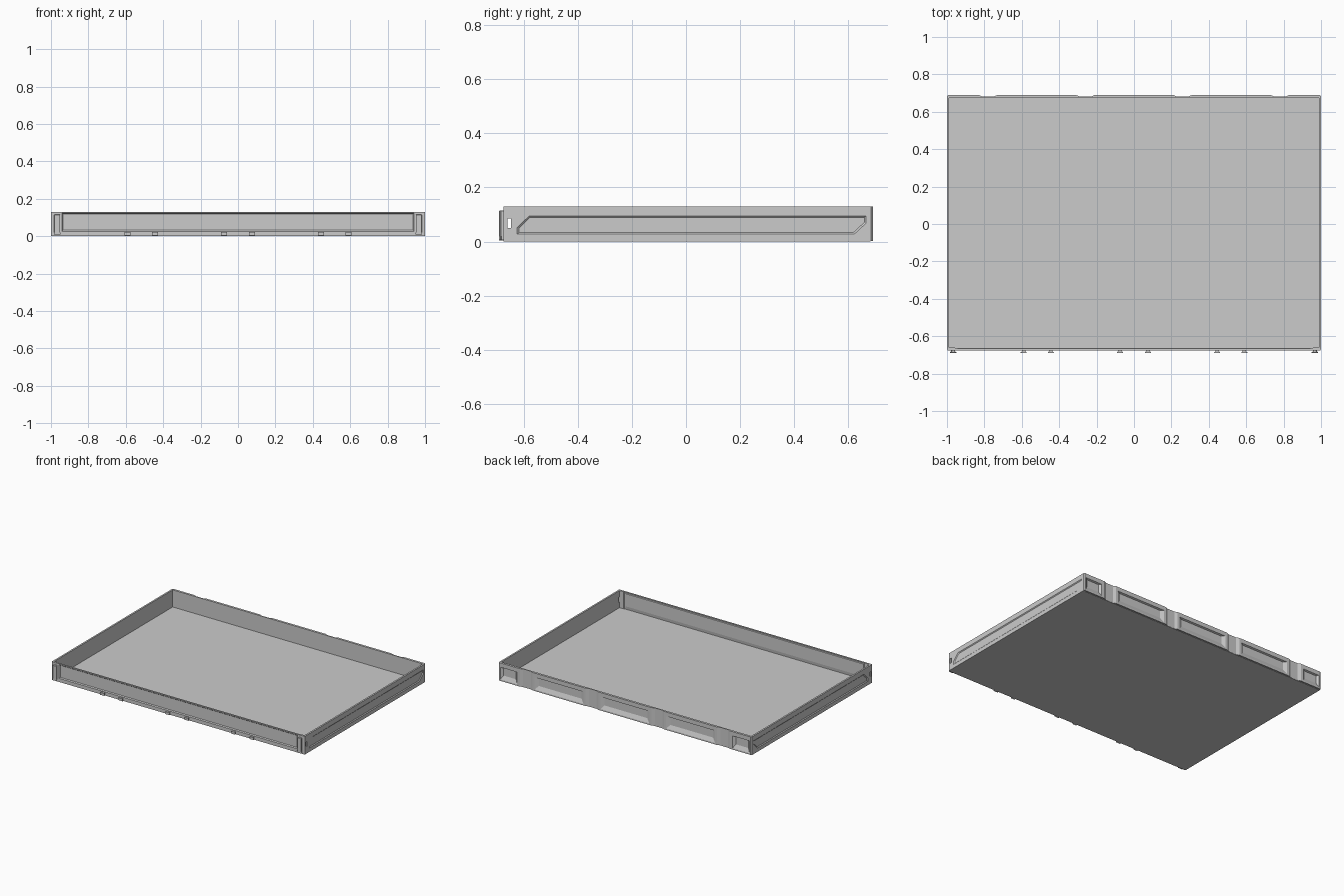
import bpy, bmesh

if "Cube" in bpy.data.objects:
    bpy.data.objects.remove(bpy.data.objects["Cube"])

def loft(name, rings):
    """Closed solid skinned through rings of equal point count."""
    bm = bmesh.new()
    vs = [[bm.verts.new(p) for p in r] for r in rings]
    n = len(rings[0])
    for a, b in zip(vs, vs[1:]):
        for i in range(n):
            bm.faces.new((a[i], a[(i + 1) % n], b[(i + 1) % n], b[i]))
    bm.faces.new(vs[0])
    bm.faces.new(vs[-1])
    bmesh.ops.recalc_face_normals(bm, faces=bm.faces)
    me = bpy.data.meshes.new(name)
    bm.to_mesh(me)
    bm.free()
    ob = bpy.data.objects.new(name, me)
    bpy.context.collection.objects.link(ob)
    return ob

def rect_y(x0, x1, z0, z1, y):
    return [(x0, y, z0), (x1, y, z0), (x1, y, z1), (x0, y, z1)]

def box(name, x0, x1, y0, y1, z0, z1):
    return loft(name, [rect_y(x0, x1, z0, z1, y0), rect_y(x0, x1, z0, z1, y1)])

def apply_mod(ob, mod):
    bpy.context.view_layer.objects.active = ob
    bpy.ops.object.modifier_apply(modifier=mod.name)

def cut(ob, cutter):
    m = ob.modifiers.new("cut", 'BOOLEAN')
    m.operation, m.solver, m.object = 'DIFFERENCE', 'EXACT', cutter
    apply_mod(ob, m)
    bpy.data.objects.remove(cutter)

def bevel(ob, w, seg=1):
    m = ob.modifiers.new("bevel", 'BEVEL')
    m.width, m.segments, m.limit_method = w, seg, 'ANGLE'
    apply_mod(ob, m)

H = 0.13

# Floor
box("floor", -0.995, 0.995, -0.67, 0.68, 0, 0.008)

# Side walls with slanted recessed panel and latch slot
outer = [(-0.625, 0.026), (0.622, 0.026), (0.667, 0.068), (0.667, 0.096), (-0.58, 0.096), (-0.625, 0.052)]
inner = [(-0.617, 0.033), (0.618, 0.033), (0.659, 0.071), (0.659, 0.089), (-0.577, 0.089), (-0.617, 0.049)]
for s, side in ((-1, "left"), (1, "right")):
    a, b = sorted((s * 0.988, s * 1.0))
    wall = box("side_wall_" + side, a, b, -0.672, 0.682, 0, H)
    cut(wall, loft("c", [[(s * 1.001, y, z) for y, z in outer],
                         [(s * 0.995, y, z) for y, z in inner]]))
    a, b = sorted((s * 0.9, s * 1.1))
    cut(wall, box("c", a, b, -0.66, -0.647, 0.05, 0.085))

# Front wall: recessed outside, matching raised panel inside
front = box("front_wall", -0.998, 0.998, -0.675, -0.665, 0, H)
cut(front, loft("c", [rect_y(-0.943, 0.943, 0.025, 0.124, -0.676),
                      rect_y(-0.936, 0.936, 0.032, 0.118, -0.669)]))
loft("front_inner_panel", [rect_y(-0.945, 0.945, 0.004, 0.125, -0.666),
                           rect_y(-0.94, 0.94, 0.03, 0.12, -0.662)])

# Back wall with chamfered corners
plan = [(-1, 0.674), (1, 0.674), (1, 0.684), (0.994, 0.69), (-0.994, 0.69), (-1, 0.684)]
back = loft("back_wall", [[(x, y, 0.002) for x, y in plan], [(x, y, H) for x, y in plan]])

# Pockets in the back wall, with sloping sills
pockets = [(0, 0.195), (0.52, 0.195), (-0.52, 0.195), (0.918, 0.068), (-0.918, 0.068)]
for x, w in pockets:
    t = 0.026 if w > 0.1 else 0.018
    cut(back, loft("c", [rect_y(x - w, x + w, 0.01, 0.1, 0.691),
                         rect_y(x - w + t, x + w - t, 0.04, 0.095, 0.678)]))

# Vertical guide grooves between the pockets
for x in (-0.78, -0.26, 0.26, 0.78):
    g = [(x - 0.055, 0.692), (x + 0.055, 0.692), (x + 0.03, 0.681), (x - 0.03, 0.681)]
    cut(back, loft("c", [[(px, py, -0.1) for px, py in g], [(px, py, 0.3) for px, py in g]]))

# Coupling pegs along the lower front edge, flared at the tip
def peg(name, x, w, z0, z1):
    return loft(name, [rect_y(x - w * k, x + w * k, z0, z1, y)
                       for y, k in ((-0.67, 0.6), (-0.681, 0.6), (-0.686, 1), (-0.69, 1))])

for i, px in enumerate((0.075, 0.445, 0.59)):
    for s, side in ((-1, "left"), (1, "right")):
        peg(f"front_peg_{side}_{i + 1}", s * px, 0.016, 0.004, 0.021)

# Corner posts with a low foot, and inner corner blocks
for s, side in ((-1, "left"), (1, "right")):
    post = peg("corner_post_" + side, s * 0.967, 0.016, 0.016, 0.115)
    bevel(post, 0.003)
    peg("corner_post_foot_" + side, s * 0.967, 0.018, 0.008, 0.02)
    blk = [(s * 0.99, -0.667), (s * 0.95, -0.667), (s * 0.957, -0.661), (s * 0.99, -0.661)]
    loft("corner_block_" + side, [[(x, y, 0.004) for x, y in blk], [(x, y, H) for x, y in blk]])
